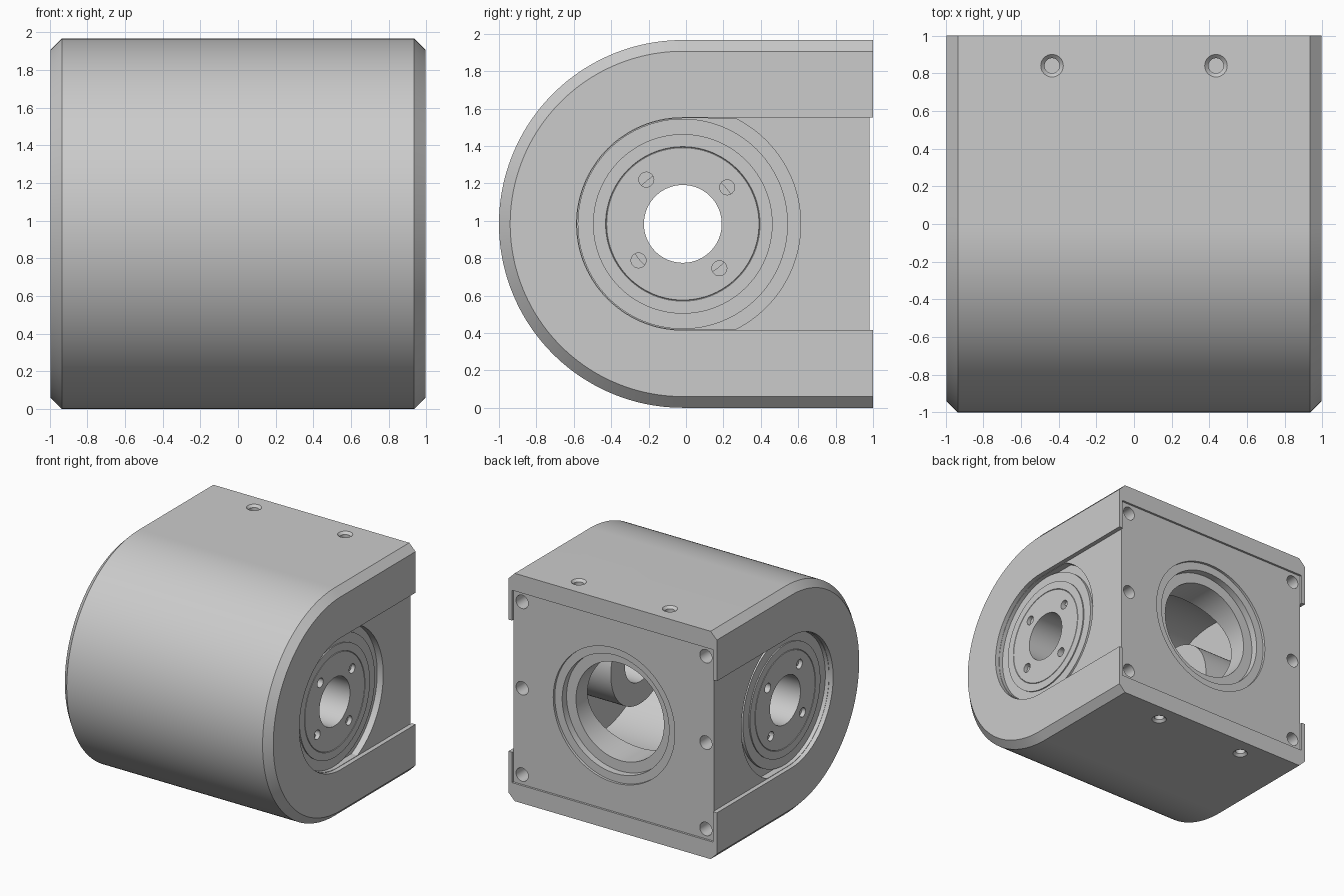
import bpy, bmesh, math

if "Cube" in bpy.data.objects:
    bpy.data.objects.remove(bpy.data.objects["Cube"])

CY, CZ, R = -0.017, 0.983, 0.983      # hub axis and main body radius
SEG = 96

grey = bpy.data.materials.new("light_grey")
grey.diffuse_color = (0.6, 0.6, 0.6, 1)
grey.use_nodes = True
grey.node_tree.nodes["Principled BSDF"].inputs["Base Color"].default_value = grey.diffuse_color


def circle(r, u=CY, v=CZ, n=SEG):
    return [(u + r * math.cos(2 * math.pi * i / n), v + r * math.sin(2 * math.pi * i / n)) for i in range(n)]


def arc(r, a0, a1, n=64):
    angs = [math.radians(a0 + (a1 - a0) * i / n) for i in range(n + 1)]
    return [(CY + r * math.cos(a), CZ + r * math.sin(a)) for a in angs]


def loft(name, axis, sections, closed=False):
    """Join a list of (position on axis, outline) into a solid."""
    bm = bmesh.new()
    rings = []
    for t, pts in sections:
        place = {"x": lambda u, v: (t, u, v), "y": lambda u, v: (u, t, v), "z": lambda u, v: (u, v, t)}[axis]
        rings.append([bm.verts.new(place(u, v)) for u, v in pts])
    n = len(rings[0])
    pairs = list(zip(rings, rings[1:])) + ([(rings[-1], rings[0])] if closed else [])
    for a, b in pairs:
        for i in range(n):
            j = (i + 1) % n
            bm.faces.new((a[i], a[j], b[j], b[i]))
    if not closed:
        bm.faces.new(rings[0])
        bm.faces.new(rings[-1])
    bmesh.ops.recalc_face_normals(bm, faces=bm.faces)
    me = bpy.data.meshes.new(name)
    bm.to_mesh(me)
    bm.free()
    me.materials.append(grey)
    ob = bpy.data.objects.new(name, me)
    bpy.context.scene.collection.objects.link(ob)
    return ob


def prism(axis, pts, a, b):
    ob = loft("cutter", axis, [(a, pts), (b, pts)])
    ob.hide_render = True
    return ob


def cut(ob, cutters):
    for c in cutters:
        m = ob.modifiers.new("cut", "BOOLEAN")
        m.operation, m.solver, m.object = "DIFFERENCE", "EXACT", c
    deps = bpy.context.evaluated_depsgraph_get()
    me = bpy.data.meshes.new_from_object(ob.evaluated_get(deps))
    ob.modifiers.clear()
    ob.data = me
    for c in cutters:
        bpy.data.objects.remove(c)


def finish(ob):
    bpy.ops.object.select_all(action="DESELECT")
    ob.select_set(True)
    bpy.context.view_layer.objects.active = ob
    bpy.ops.object.shade_smooth_by_angle(angle=math.radians(25))


# Housing: half-round block with chamfered sides
def outline(inset):
    r = R - inset
    return [(1.0, CZ + r)] + arc(r, 90, 270, 96) + [(1.0, CZ - r)]


housing = loft("housing", "x", [(-0.995, outline(0.06)), (-0.935, outline(0)),
                                (0.935, outline(0)), (0.995, outline(0.06))])
cutters = []

# Inner cavity and stepped rear opening
cutters.append(prism("x", circle(0.76), -0.84, 0.84))
for r, depth in ((0.58, 0.04), (0.51, 0.10), (0.42, 0.6)):
    cutters.append(prism("y", circle(r, 0, CZ), 1 - depth, 1.2))

# Shallow recessed panel on the rear face
box = [(-0.96, CZ - 0.83), (0.96, CZ - 0.83), (0.96, CZ + 0.83), (-0.96, CZ + 0.83)]
cutters.append(prism("y", box, 0.982, 1.2))

# Side channels, hub pockets and shaft holes
slot = arc(0.568, 90, 270) + [(1.2, CZ - 0.568), (1.2, CZ + 0.568)]
pocket = arc(0.565, 90, 270) + arc(0.63, -63.7, 63.7)
for s in (1, -1):
    cutters.append(prism("x", slot, s * 0.957, s * 1.1))
    cutters.append(prism("x", pocket, s * 0.90, s * 1.1))
    cutters.append(prism("x", circle(0.3), s * 0.7, s * 1.1))

# Screw holes on the rear, top and bottom
for x in (-0.877, 0.877):
    for dz in (-0.745, 0, 0.745):
        cutters.append(prism("y", circle(0.058, x, CZ + dz, 32), 0.8, 1.2))
for x in (-0.435, 0.435):
    for s in (1, -1):
        c = loft("cutter", "z", [(CZ + s * h, circle(r, x, 0.84, 32)) for h, r in
                                 ((0.68, 0.04), (R - 0.02, 0.04), (R, 0.06), (R + 0.1, 0.06))])
        c.hide_render = True
        cutters.append(c)
cut(housing, cutters)
finish(housing)

# Hollow hubs: flange outside, boss reaching into the cavity
profile = [(0.45, 0.208), (0.45, 0.40), (0.88, 0.40), (0.88, 0.562), (0.925, 0.562),
           (0.925, 0.48), (0.935, 0.48), (0.935, 0.413), (0.93, 0.410), (0.935, 0.407), (0.935, 0.208)]
for s, side in ((1, "right"), (-1, "left")):
    hub = loft(side + "_hub", "x", [(s * x, circle(r)) for x, r in profile], closed=True)
    holes = []
    for k in range(4):
        a = math.radians(39.5 + 90 * k)
        holes.append(prism("x", circle(0.04, CY + 0.307 * math.cos(a), CZ + 0.307 * math.sin(a), 24),
                           s * 0.75, s * 1.1))
    cut(hub, holes)
    finish(hub)
